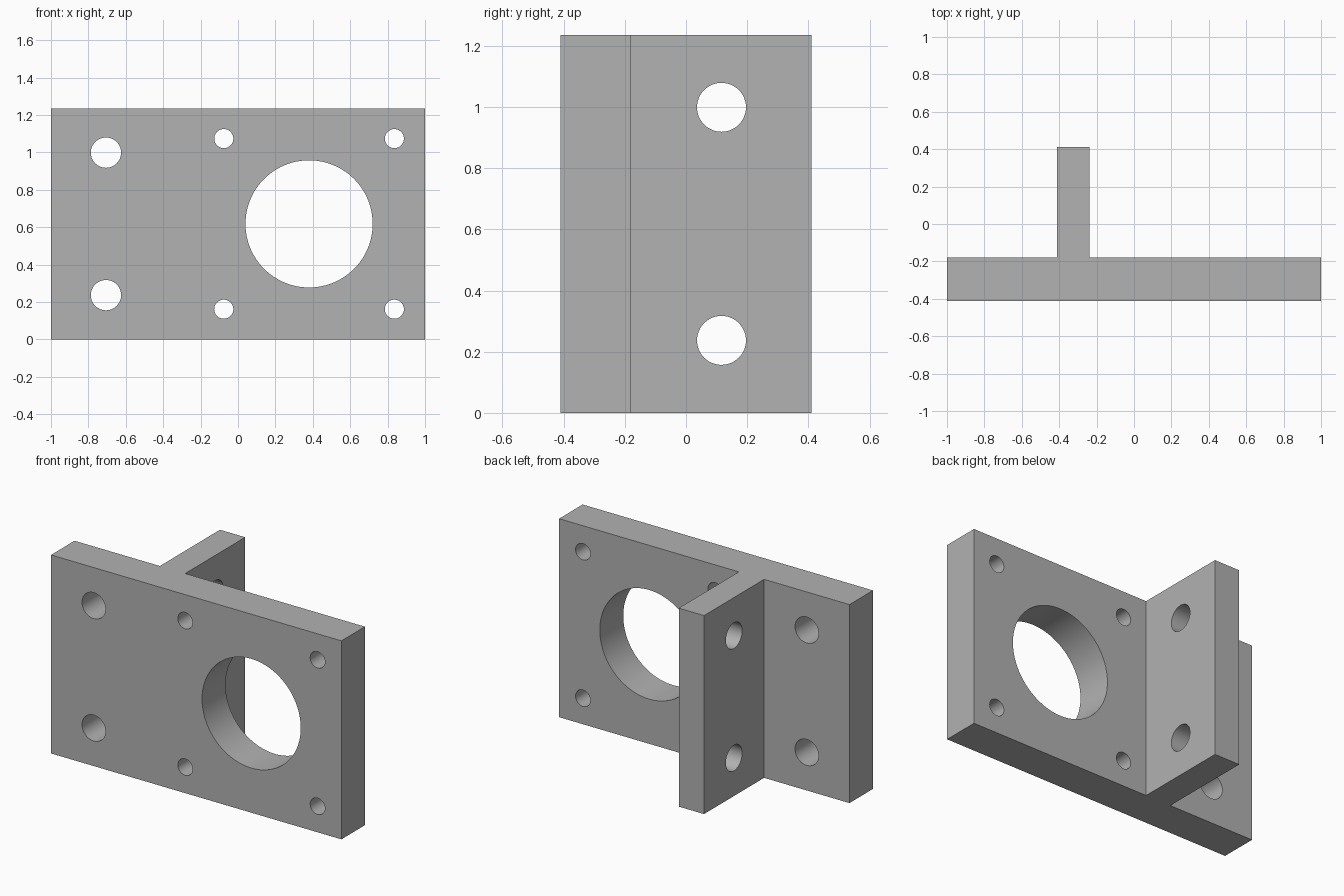
import bpy, bmesh, math
from mathutils import Matrix, Vector

cube = bpy.data.objects.get("Cube")
if cube:
    bpy.data.objects.remove(cube, do_unlink=True)

HEIGHT = 1.236
FRONT, PLATE_BACK, RIB_BACK = -0.411, -0.18, 0.411
RIB_RIGHT, RIB_LEFT = -0.412, -0.238

steel = bpy.data.materials.new("plain grey")
steel.use_nodes = True
grey = (0.445, 0.445, 0.445, 1)
steel.diffuse_color = grey
steel.node_tree.nodes["Principled BSDF"].inputs["Base Color"].default_value = grey


def make_object(name, bm):
    mesh = bpy.data.meshes.new(name)
    bmesh.ops.recalc_face_normals(bm, faces=bm.faces)
    bm.to_mesh(mesh)
    bm.free()
    mesh.materials.append(steel)
    obj = bpy.data.objects.new(name, mesh)
    bpy.context.collection.objects.link(obj)
    return obj


def add_drill(bm, centre, radius, axis, segments):
    """Cylinder along the given axis, long enough to pass through one wall."""
    turn = Vector(axis).to_track_quat("Z", "Y").to_matrix().to_4x4()
    bmesh.ops.create_cone(bm, cap_ends=True, segments=segments, radius1=radius,
                          radius2=radius, depth=0.4,
                          matrix=Matrix.Translation(centre) @ turn)


# T-shaped section extruded upward
outline = [(-1, FRONT), (1, FRONT), (1, PLATE_BACK), (RIB_LEFT, PLATE_BACK),
           (RIB_LEFT, RIB_BACK), (RIB_RIGHT, RIB_BACK),
           (RIB_RIGHT, PLATE_BACK), (-1, PLATE_BACK)]
bm = bmesh.new()
base = bm.faces.new([bm.verts.new((x, y, 0)) for x, y in outline])
grown = bmesh.ops.extrude_face_region(bm, geom=[base])["geom"]
bmesh.ops.translate(bm, vec=(0, 0, HEIGHT),
                    verts=[v for v in grown if isinstance(v, bmesh.types.BMVert)])
bracket = make_object("mounting_bracket", bm)

# Drills: large bore, its four screw holes, and the mounting holes of both walls
bm = bmesh.new()
mid_y = (FRONT + PLATE_BACK) / 2
mid_x = (RIB_RIGHT + RIB_LEFT) / 2
mid_z = HEIGHT / 2
bore_x = 0.38
add_drill(bm, (bore_x, mid_y, mid_z), 0.34, (0, 1, 0), 96)
for up in (-1, 1):
    for side in (-1, 1):
        add_drill(bm, (bore_x + side * 0.456, mid_y, mid_z + up * 0.456),
                  0.051, (0, 1, 0), 48)
    add_drill(bm, (-0.706, mid_y, mid_z + up * 0.381), 0.081, (0, 1, 0), 48)
    add_drill(bm, (mid_x, 0.116, mid_z + up * 0.381), 0.08, (1, 0, 0), 48)
drills = make_object("hole_cutters", bm)
drills.hide_render = True

# Cut the holes, then discard the cutters
cut = bracket.modifiers.new("holes", "BOOLEAN")
cut.operation = "DIFFERENCE"
cut.solver = "EXACT"
cut.object = drills
bpy.ops.object.select_all(action="DESELECT")
bracket.select_set(True)
bpy.context.view_layer.objects.active = bracket
bpy.ops.object.modifier_apply(modifier=cut.name)
bpy.data.objects.remove(drills, do_unlink=True)

# Smooth bores, crisp edges
bpy.ops.object.shade_smooth_by_angle(angle=math.radians(30))
